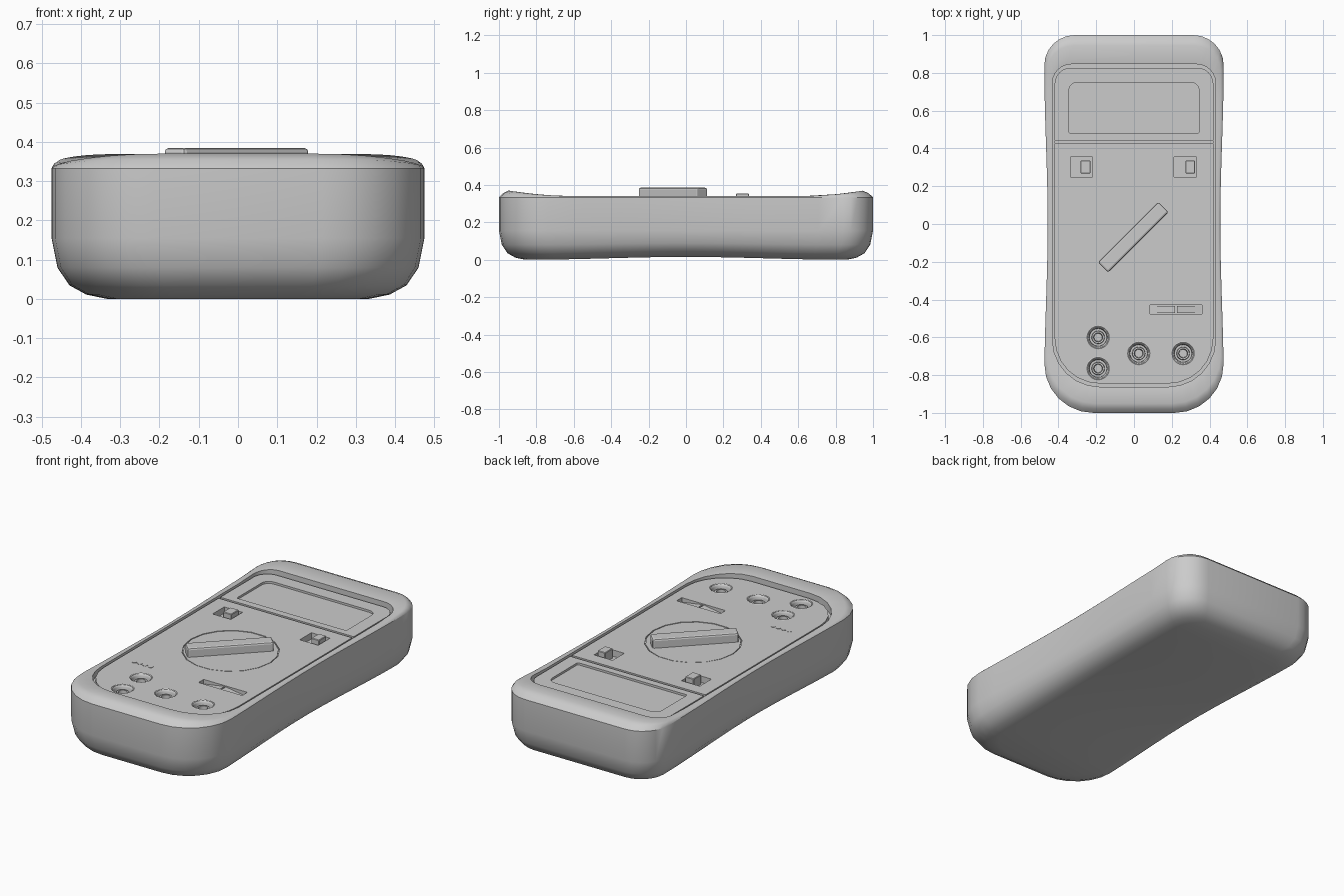
import bpy, bmesh
from math import cos, sin, pi

if "Cube" in bpy.data.objects:
    bpy.data.objects.remove(bpy.data.objects["Cube"])

PANEL_Z = 0.336


def outline(hw, y0, y1, rb, rt, cx=0.0, seg=6, side=1):
    """Rounded rectangle: right half going up, then the left half mirrored."""
    half = []
    for i in range(seg + 1):
        a = -pi / 2 + pi / 2 * i / seg
        half.append((hw - rb + rb * cos(a), y0 + rb + rb * sin(a)))
    for i in range(1, side):
        half.append((hw, y0 + rb + (y1 - rt - y0 - rb) * i / side))
    for i in range(seg + 1):
        a = pi / 2 * i / seg
        half.append((hw - rt + rt * cos(a), y1 - rt + rt * sin(a)))
    return [(cx + x, y) for x, y in half] + [(cx - x, y) for x, y in reversed(half)]


def rect(x0, x1, y0, y1):
    return [(x0, y0), (x1, y0), (x1, y1), (x0, y1)]


def circle(cx, cy, r, n):
    return [(cx + r * cos(2 * pi * i / n), cy + r * sin(2 * pi * i / n)) for i in range(n)]


def finish(name, bm, smooth=None):
    bmesh.ops.recalc_face_normals(bm, faces=bm.faces)
    me = bpy.data.meshes.new(name)
    bm.to_mesh(me)
    bm.free()
    ob = bpy.data.objects.new(name, me)
    bpy.context.collection.objects.link(ob)
    if smooth:
        bpy.ops.object.select_all(action='DESELECT')
        ob.select_set(True)
        bpy.context.view_layer.objects.active = ob
        bpy.ops.object.shade_smooth_by_angle(angle=smooth)
    return ob


def add_prism(bm, pts, z0, z1):
    lo = [bm.verts.new((x, y, z0)) for x, y in pts]
    hi = [bm.verts.new((x, y, z1)) for x, y in pts]
    n = len(pts)
    for i in range(n):
        j = (i + 1) % n
        bm.faces.new((lo[i], lo[j], hi[j], hi[i]))
    bm.faces.new(lo[::-1])
    bm.faces.new(hi)


def prism(name, pts, z0, z1, bevel=0, segments=2):
    bm = bmesh.new()
    add_prism(bm, pts, z0, z1)
    ob = finish(name, bm)
    if bevel:
        m = ob.modifiers.new("bevel", 'BEVEL')
        m.width, m.segments = bevel, segments
    return ob


def cut(target, shapes):
    """Sink several (outline, floor height) pockets into a plate."""
    bm = bmesh.new()
    for pts, z in shapes:
        add_prism(bm, pts, z, 0.5)
    cutter = finish(target.name + "_cutter", bm)
    cutter.hide_render = True
    cutter.hide_set(True)
    m = target.modifiers.new("pockets", 'BOOLEAN')
    m.operation, m.solver, m.object = 'DIFFERENCE', 'EXACT', cutter


# ---- case: waisted loft, raised rim at both ends, pocket for the panel ----
def waist(y):
    return cos(pi * y / 1.7) ** 2 if abs(y) < 0.85 else 0.0


def rim(y):
    return 0.34 + 0.03 * min(1, max(0, (abs(y) - 0.6) / 0.35)) ** 2


def shell(inset):
    pts = outline(0.475 - inset, -1 + inset, 1 - inset,
                  0.26 - inset * 0.4, 0.16 - inset * 0.4, side=12)
    return [(x * (1 - 0.038 * waist(y)), y) for x, y in pts]


outer = shell(0)
opening = outline(0.432, -0.862, 0.846, 0.25, 0.1, side=12)
rings = []
for inset, z, lift in ((0.14, 0, 1), (0.088, 0.011, 1), (0.045, 0.035, .8),
                       (0.015, 0.08, .5), (0, 0.155, 0)):
    rings.append([(x, y, z + 0.015 * lift * waist(y)) for x, y in shell(inset)])
rings.append([(x, y, 0.333) for x, y in outer])
for f, k in ((0.15, 0.6), (0.36, 1), (1, 1)):
    ring = []
    for (ax, ay), (bx, by) in zip(outer, opening):
        x, y = ax + (bx - ax) * f, ay + (by - ay) * f
        ring.append((x, y, 0.333 + (rim(y) - 0.333) * k))
    rings.append(ring)
rings.append([(x, y, 0.31) for x, y in opening])

bm = bmesh.new()
loops = [[bm.verts.new(p) for p in r] for r in rings]
n = len(outer)
for a, b in zip(loops, loops[1:]):
    for i in range(n):
        j = (i + 1) % n
        bm.faces.new((a[i], a[j], b[j], b[i]))
for loop in (loops[0], ):                      # curved underside, in strips
    for i in range(n // 2 - 1):
        bm.faces.new((loop[i], loop[n - 1 - i], loop[n - 2 - i], loop[i + 1]))
case_edge = [v.co.copy() for v in loops[-1]]
deep = [bm.verts.new((c.x, c.y, 0.235)) for c in case_edge]
inner = [bm.verts.new((x, y, 0.31)) for x, y in outline(0.419, -0.844, 0.826, 0.24, 0.085, side=12)]
for a, b in ((loops[-1], inner), (inner, deep)):   # groove floor and pocket wall
    for i in range(n):
        j = (i + 1) % n
        bm.faces.new((a[i], a[j], b[j], b[i]))
for i in range(n // 2 - 1):
    bm.faces.new((deep[i], deep[n - 1 - i], deep[n - 2 - i], deep[i + 1]))
finish("case", bm, smooth=0.6)

# ---- control panel and display bezel ----
JACKS = ((-0.19, -0.6), (-0.19, -0.765), (0.025, -0.685), (0.26, -0.685))
panel = prism("control_panel", outline(0.42, -0.845, 0.425, 0.24, 0.002, seg=6), 0.24, PANEL_Z)
cut(panel, [(circle(0, -0.065, 0.252, 18), PANEL_Z - 0.007),
            (rect(-0.335, -0.22, 0.25, 0.355), 0.3),
            (rect(0.213, 0.33, 0.25, 0.355), 0.3),
            (rect(0.085, 0.36, -0.476, -0.43), 0.31)]
    + [(circle(x, y, 0.054, 20), 0.25) for x, y in JACKS])

bezel = prism("display_bezel", outline(0.42, 0.44, 0.827, 0.002, 0.085), 0.24, PANEL_Z)
cut(bezel, [(outline(0.345, 0.48, 0.75, 0.01, 0.045), PANEL_Z - 0.012)])

# ---- rotary dial with pointer grip ----
prism("dial_disc", circle(0, -0.065, 0.247, 18), 0.32, PANEL_Z - 0.001)
grip = prism("dial_grip", rect(-0.226, 0.226, -0.038, 0.038), 0.325, 0.385, 0.01)
grip.location = (-0.004, -0.07, 0)
grip.rotation_euler[2] = pi / 4

# ---- slide switches ----
for side, x0, x1 in (("left", -0.283, -0.23), ("right", 0.273, 0.322)):
    prism(side + "_slider", rect(x0, x1, 0.268, 0.336), 0.295, 0.355, 0.003, 1)

# ---- rocker halves in the lower slot ----
for side, a, b in (("left", 0.09, 0.218), ("right", 0.355, 0.227)):
    r = prism(side + "_rocker", [(a, 0.305), (b, 0.305), (b, 0.333), (a, 0.313)], 0.434, 0.472)
    r.rotation_euler[0] = pi / 2

# ---- indicator lamps ----
for i in range(4):
    prism(f"lamp_{i + 1}", circle(-0.329 + 0.034 * i, -0.46, 0.014, 12), 0.32, PANEL_Z + 0.002)

# ---- probe sockets: lathed collar, moat and inner sleeve ----
PROFILE = ((0.066, 0.335), (0.059, 0.338), (0.052, 0.334), (0.047, 0.325), (0.046, 0.295),
           (0.035, 0.295), (0.033, 0.318), (0.024, 0.318), (0.021, 0.262), (0.0005, 0.262))
for k, (cx, cy) in enumerate(JACKS):
    bm = bmesh.new()
    loops = [[bm.verts.new((x, y, z)) for x, y in circle(cx, cy, r, 20)] for r, z in PROFILE]
    for a, b in zip(loops, loops[1:]):
        for i in range(20):
            j = (i + 1) % 20
            bm.faces.new((a[i], a[j], b[j], b[i]))
    bm.faces.new(loops[-1])
    finish(f"probe_socket_{k + 1}", bm, smooth=0.6)
